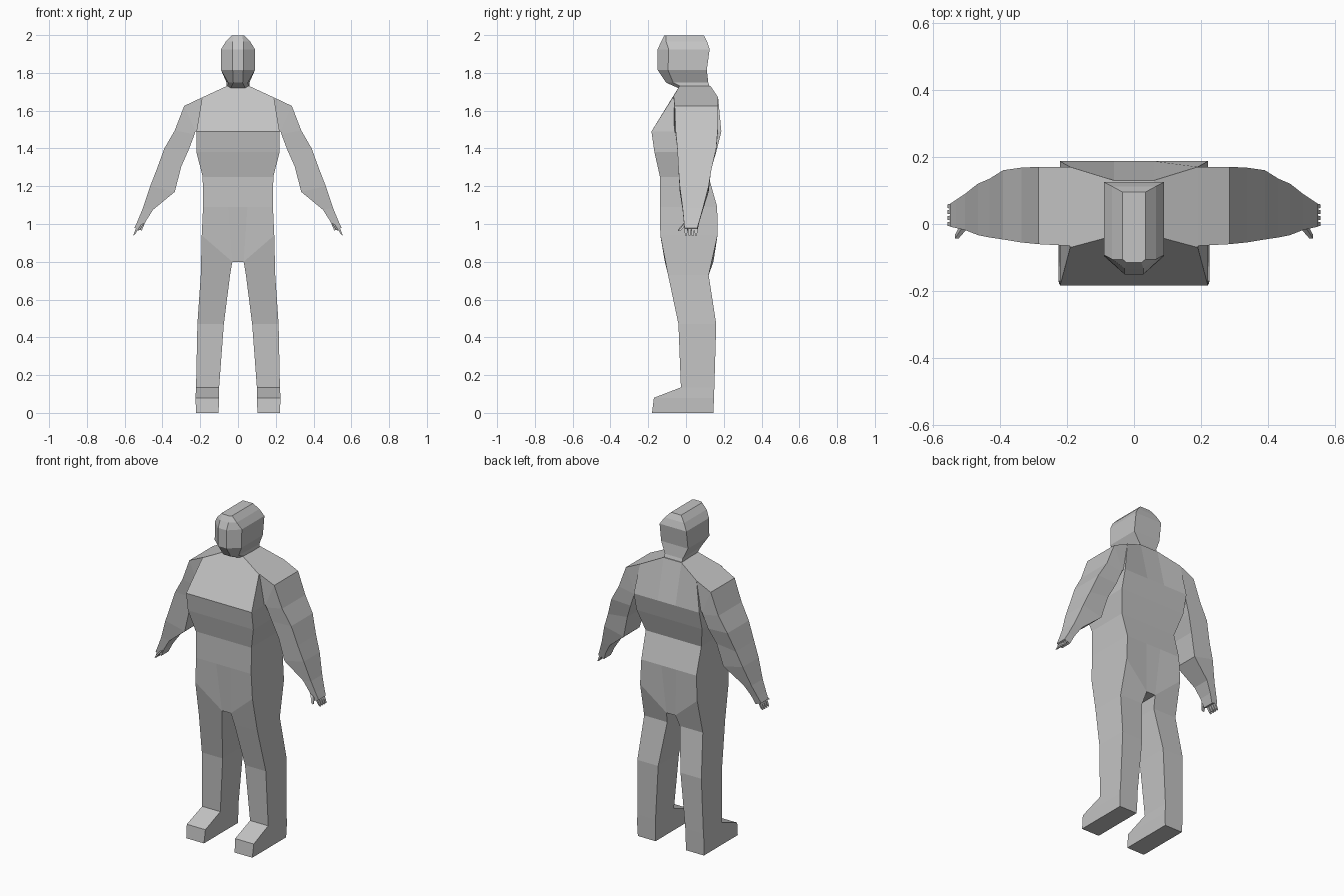
import bpy, bmesh

if "Cube" in bpy.data.objects:
    bpy.data.objects.remove(bpy.data.objects["Cube"])

grey = bpy.data.materials.new("plain_grey")
grey.diffuse_color = (0.55, 0.55, 0.55, 1)
grey.use_nodes = True
grey.node_tree.nodes["Principled BSDF"].inputs["Base Color"].default_value = grey.diffuse_color


def loft(bm, rings, cap_start=False, cap_end=False):
    """Skin a list of equally sized point rings with quads."""
    loops = [[bm.verts.new(p) for p in ring] for ring in rings]
    n = len(loops[0])
    for a, b in zip(loops, loops[1:]):
        for i in range(n):
            j = (i + 1) % n
            bm.faces.new((a[i], a[j], b[j], b[i]))
    if cap_start:
        bm.faces.new(loops[0])
    if cap_end:
        bm.faces.new(loops[-1])
    return loops


def finish(name, bm):
    bmesh.ops.remove_doubles(bm, verts=bm.verts, dist=0.0005)
    bmesh.ops.recalc_face_normals(bm, faces=bm.faces)
    mesh = bpy.data.meshes.new(name)
    bm.to_mesh(mesh)
    bm.free()
    mesh.materials.append(grey)
    obj = bpy.data.objects.new(name, mesh)
    bpy.context.collection.objects.link(obj)
    return obj


# Body: torso and legs welded into one skin
def torso_ring(xo, zo, fo, bo, xi, zi, fi, bi):
    return [(-xo, fo, zo), (-xi, fi, zi), (xi, fi, zi), (xo, fo, zo),
            (xo, bo, zo), (xi, bi, zi), (-xi, bi, zi), (-xo, bo, zo)]


body = bmesh.new()
torso = loft(body, [
    torso_ring(.19, 1.67, -.07, .17, .06, 1.73, -.035, .13),
    torso_ring(.22, 1.49, -.183, .187, .06, 1.49, -.183, .187),
    torso_ring(.22, 1.38, -.167, .16, .06, 1.38, -.167, .16),
    torso_ring(.187, 1.25, -.138, .12, .05, 1.25, -.138, .12),
    torso_ring(.185, 1.09, -.138, .165, .05, 1.09, -.138, .165),
    torso_ring(.192, .94, -.136, .167, .03, .80, -.112, .145)])
top, bottom = torso[0], torso[-1]
for i in range(3):                                   # shoulder tops
    body.faces.new((top[i], top[i + 1], top[6 - i], top[7 - i]))
body.faces.new((bottom[1], bottom[2], bottom[5], bottom[6]))   # crotch

# outer x, inner x, front y, back y, height
LEG = [(.197, .042, -.095, .12, .73), (.215, .075, -.04, .16, .47),
       (.222, .1, -.027, .15, .135), (.225, .1, -.17, .148, .08),
       (.222, .103, -.18, .145, 0)]
for s in (-1, 1):
    rings = [[(s * .192, -.136, .94), (s * .03, -.112, .80),
              (s * .03, .145, .80), (s * .192, .167, .94)]]
    rings += [[(s * o, f, z), (s * i, f, z), (s * i, b, z), (s * o, b, z)]
              for o, i, f, b, z in LEG]
    loft(body, rings, cap_end=True)
finish("body", body)

# Head: six sided rings of (height, face, cheek, back) points
HEAD = [(1.715, (.04, -.03), (.06, 0), (.06, .13)),
        (1.748, (.025, -.105), (.052, -.068), (.06, .118)),
        (1.815, (.028, -.15), (.09, -.095), (.09, .11)),
        (1.925, (.028, -.15), (.09, -.092), (.09, .125)),
        (1.965, (.028, -.132), (.065, -.105), (.065, .112)),
        (1.998, (.022, -.115), (.034, -.105), (.034, .095))]
head = bmesh.new()
loft(head, [[(-f[0], f[1], z), (f[0], f[1], z), (c[0], c[1], z),
             (b[0], b[1], z), (-b[0], b[1], z), (-c[0], c[1], z)]
            for z, f, c, b in HEAD], True, True)
finish("head", head)

# Arms: outer x, z, inner x, z, front y, back y from shoulder to palm
ARM = [(.19, 1.67, .21, 1.49, -.065, .17), (.285, 1.625, .225, 1.49, -.06, .17),
       (.335, 1.495, .23, 1.475, -.055, .168), (.39, 1.40, .26, 1.395, -.046, .16),
       (.43, 1.29, .30, 1.305, -.04, .135), (.465, 1.20, .335, 1.17, -.033, .12),
       (.503, 1.085, .45, 1.075, -.018, .09), (.53, 1.02, .488, 1.015, -.012, .072),
       (.548, .98, .51, .965, -.008, .06)]
for s, side in ((-1, "right"), (1, "left")):
    bm = bmesh.new()
    loft(bm, [[(s * xo, f, zo), (s * xi, f, zi), (s * xi, b, zi), (s * xo, b, zo)]
              for xo, zo, xi, zi, f, b in ARM], True, True)
    finish(side + "_arm", bm)

    # Fingers and thumb: small tapered blocks
    bm = bmesh.new()
    digits = [((.532, y, .98), (.55, y, .942)) for y in (.0, .018, .036, .053)]
    digits.append(((.505, -.005, 1.0), (.528, -.038, .965)))
    for a, b in digits:
        loft(bm, [[(s * (p[0] + dx * r), p[1] + dy * r, p[2] - dx * r * .5)
                   for dx, dy in ((-1, -1), (1, -1), (1, 1), (-1, 1))]
                  for p, r in ((a, .0085), (b, .0055))], True, True)
    finish(side + "_fingers", bm)
